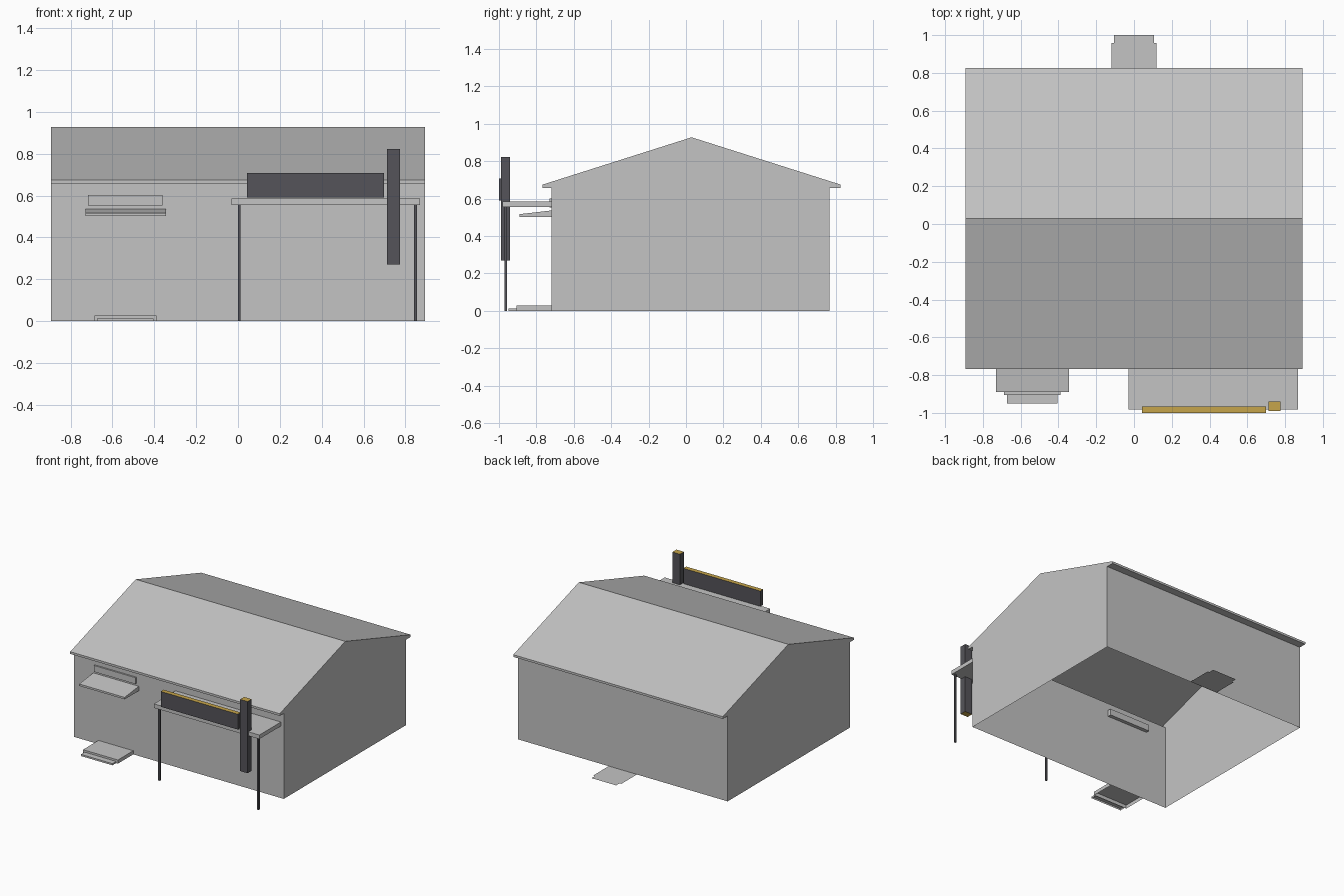
import bpy
import bmesh

cube = bpy.data.objects.get("Cube")
if cube:
    bpy.data.objects.remove(cube, do_unlink=True)


def material(name, rgb):
    mat = bpy.data.materials.new(name)
    mat.use_nodes = True
    mat.diffuse_color = (*rgb, 1)
    mat.node_tree.nodes["Principled BSDF"].inputs["Base Color"].default_value = (*rgb, 1)
    return mat


GREY = material("plain grey", (0.55, 0.55, 0.55))
DARK = material("charcoal", (0.09, 0.088, 0.1))
GOLD = material("ochre", (0.565, 0.376, 0.07))


def finish(name, bm, *mats):
    mesh = bpy.data.meshes.new(name)
    bm.to_mesh(mesh)
    bm.free()
    for mat in mats:
        mesh.materials.append(mat)
    obj = bpy.data.objects.new(name, mesh)
    bpy.context.collection.objects.link(obj)
    return obj


def extrude_profile(name, profile, x0, x1, mat, open_base=False):
    """Extrude a (y, z) outline along x; open_base leaves out the closing side."""
    bm = bmesh.new()
    near = [bm.verts.new((x0, y, z)) for y, z in profile]
    far = [bm.verts.new((x1, y, z)) for y, z in profile]
    bm.faces.new(near)
    bm.faces.new(far[::-1])
    count = len(profile)
    for i in range(count - 1 if open_base else count):
        j = (i + 1) % count
        bm.faces.new((near[j], near[i], far[i], far[j]))
    bmesh.ops.recalc_face_normals(bm, faces=bm.faces)
    return finish(name, bm, mat)


def box(name, xs, ys, zs, mat, cap=None, open_base=False):
    """Box from ranges; cap colours top and bottom, open_base removes the bottom."""
    bm = bmesh.new()
    bmesh.ops.create_cube(bm, size=1)
    for v in bm.verts:
        v.co = [r[0] if c < 0 else r[1] for c, r in zip(v.co, (xs, ys, zs))]
    bm.normal_update()
    for f in bm.faces:
        f.material_index = int(cap is not None and abs(f.normal.z) > 0.5)
    if open_base:
        bmesh.ops.delete(bm, geom=[f for f in bm.faces if f.normal.z < -0.5],
                         context='FACES_ONLY')
    return finish(name, bm, *([mat, cap] if cap else [mat]))


FRONT, BACK = -0.718, 0.768

# House shell: walls, boxed eaves and gable roof, open underneath
extrude_profile("house_shell", [
    (FRONT, 0), (FRONT, 0.658), (-0.767, 0.658), (-0.767, 0.675),
    (0.03, 0.928),
    (0.827, 0.675), (0.827, 0.658), (BACK, 0.658), (BACK, 0),
], -0.893, 0.893, GREY, open_base=True)

# Side entrance: awning, panel above it and two steps
extrude_profile("entrance_awning", [
    (FRONT, 0.502), (-0.89, 0.502), (-0.89, 0.517), (FRONT, 0.537),
], -0.73, -0.343, GREY)
box("entrance_panel", (-0.717, -0.362), (-0.73, -0.69), (0.553, 0.602), GREY)
box("upper_step", (-0.687, -0.39), (-0.905, FRONT), (0, 0.028), GREY, open_base=True)
box("lower_step", (-0.673, -0.405), (-0.95, -0.905), (0, 0.013), GREY, open_base=True)

# Porch canopy on two thin posts
box("porch_canopy", (-0.03, 0.869), (-0.981, FRONT), (0.555, 0.586), GREY)
for side, x in (("right", 0.006), ("left", 0.848)):
    box(f"porch_post_{side}", (x - 0.007, x + 0.007), (-0.97, -0.956), (0, 0.555), DARK)

# Blank sign boards with ochre ends
box("long_sign", (0.042, 0.699), (-1.0, -0.965), (0.59, 0.708), DARK, GOLD)
box("tall_sign", (0.711, 0.775), (-0.99, -0.941), (0.27, 0.822), DARK, GOLD)

# Flat doorstep slab at the back, narrower at its outer end
bm = bmesh.new()
half = [(0.12, BACK), (0.12, 0.958), (0.105, 0.958), (0.105, 1.0)]
outline = half + [(-x, y) for x, y in reversed(half)]
bm.faces.new([bm.verts.new((x, y, 0.001)) for x, y in outline])
finish("back_doorstep", bm, GREY)
